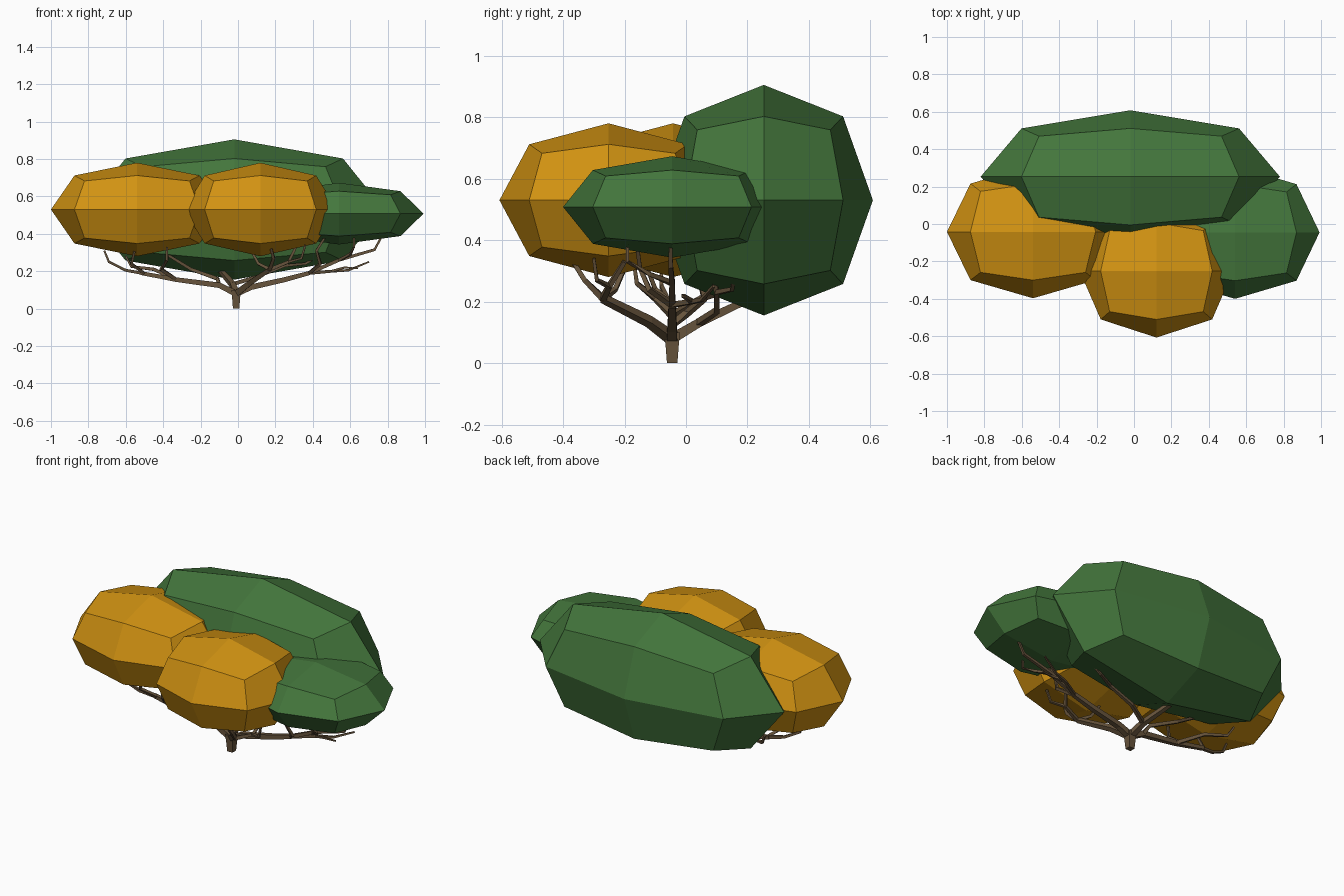
import bpy, bmesh, math
from mathutils import Vector


def material(name, rgb):
    m = bpy.data.materials.new(name)
    m.diffuse_color = (*rgb, 1)
    return m


GREEN = material("leaf green", (0.058, 0.185, 0.046))
GOLD = material("autumn gold", (0.64, 0.29, 0.006))
BARK = material("bark brown", (0.135, 0.088, 0.045))


def finish(bm, name, mat):
    bmesh.ops.recalc_face_normals(bm, faces=bm.faces)
    me = bpy.data.meshes.new(name)
    bm.to_mesh(me)
    bm.free()
    me.materials.append(mat)
    ob = bpy.data.objects.new(name, me)
    bpy.context.collection.objects.link(ob)
    return ob


# Leaf clump: cube divided once, rounded out and stretched
def clump(name, centre, radii, mat):
    bm = bmesh.new()
    bmesh.ops.create_cube(bm, size=2)
    bmesh.ops.subdivide_edges(bm, edges=bm.edges[:], cuts=1, use_grid_fill=True)
    scale = {1: 1.0, 2: 0.727, 3: 0.61}
    for v in bm.verts:
        k = scale[sum(abs(c) > 0.5 for c in v.co)]
        v.co = Vector([centre[i] + v.co[i] * k * radii[i] for i in range(3)])
    finish(bm, name, mat)


clump("back_leaf_clump", (-0.02, 0.253, 0.53), (0.80, 0.355, 0.375), GREEN)
clump("right_leaf_clump", (0.54, -0.045, 0.508), (0.452, 0.355, 0.165), GREEN)
clump("left_leaf_clump", (-0.54, -0.042, 0.53), (0.46, 0.355, 0.25), GOLD)
clump("front_leaf_clump", (0.12, -0.252, 0.53), (0.41, 0.355, 0.25), GOLD)


# Tapered four-sided limb along a path
def tube(bm, pts, r0, r1):
    pts = [Vector(p) for p in pts]
    n = len(pts)
    rings = []
    for i, p in enumerate(pts):
        d = (pts[min(i + 1, n - 1)] - pts[max(i - 1, 0)]).normalized()
        ref = Vector((0, 1, 0)) if abs(d.y) < 0.8 else Vector((1, 0, 0))
        u = d.cross(ref).normalized()
        w = d.cross(u)
        r = r0 + (r1 - r0) * i / (n - 1)
        rings.append([bm.verts.new(p + r * (u * math.cos(a) + w * math.sin(a)))
                      for a in (math.pi / 4 + k * math.pi / 2 for k in range(4))])
    for a, b in zip(rings, rings[1:]):
        for k in range(4):
            bm.faces.new((a[k], a[(k + 1) % 4], b[(k + 1) % 4], b[k]))
    bm.faces.new(rings[0])
    bm.faces.new(rings[-1])


def limbs(name, paths):
    bm = bmesh.new()
    for pts, r0, r1 in paths:
        tube(bm, pts, r0, r1)
    finish(bm, name, BARK)


Y = -0.045
FORK = (-0.01, Y, 0.08)

# Trunk with a flared fork
limbs("trunk", [([(-0.01, Y, 0), (-0.01, Y, 0.055), (-0.01, Y, 0.1)], 0.024, 0.036)])

# Left limb and its twigs
limbs("left_limb", [
    ([FORK, (-0.1, Y, 0.125), (-0.33, Y, 0.155), (-0.52, -0.04, 0.19)], 0.024, 0.014),
    ([(-0.5, -0.04, 0.187), (-0.6, -0.06, 0.205), (-0.69, -0.08, 0.25), (-0.715, -0.08, 0.31)], 0.012, 0.007),
    ([(-0.33, Y, 0.155), (-0.45, 0.05, 0.21), (-0.57, 0.1, 0.225), (-0.6, 0.12, 0.28)], 0.014, 0.007),
    ([(-0.5, -0.04, 0.187), (-0.57, -0.1, 0.24), (-0.55, -0.13, 0.32)], 0.012, 0.008),
    ([(-0.33, Y, 0.155), (-0.41, -0.1, 0.21), (-0.38, -0.16, 0.26), (-0.38, -0.17, 0.33)], 0.014, 0.008),
    ([(-0.1, Y, 0.125), (-0.11, 0.0, 0.16), (-0.25, 0.06, 0.21), (-0.38, 0.04, 0.29), (-0.38, 0.03, 0.37)], 0.015, 0.009),
])

# Right limb and its twigs
limbs("right_limb", [
    ([FORK, (0.07, Y, 0.115), (0.25, Y, 0.155), (0.38, Y, 0.19)], 0.024, 0.016),
    ([(0.38, Y, 0.19), (0.5, 0.02, 0.2), (0.59, 0.05, 0.205), (0.7, 0.09, 0.25)], 0.013, 0.006),
    ([(0.38, Y, 0.19), (0.54, Y, 0.26), (0.73, -0.05, 0.315), (0.765, -0.05, 0.38)], 0.015, 0.008),
    ([(0.54, Y, 0.26), (0.6, -0.12, 0.29), (0.62, -0.19, 0.33), (0.62, -0.19, 0.4)], 0.011, 0.007),
    ([(0.38, Y, 0.19), (0.44, -0.12, 0.24), (0.42, -0.15, 0.31), (0.47, -0.16, 0.39)], 0.013, 0.008),
    ([(0.5, 0.02, 0.2), (0.57, -0.01, 0.22), (0.64, 0.0, 0.215)], 0.01, 0.005),
])

# Front limb and its twigs
limbs("front_limb", [
    ([FORK, (0.06, -0.12, 0.135), (0.17, -0.27, 0.21)], 0.024, 0.016),
    ([(0.17, -0.27, 0.21), (0.19, -0.33, 0.27), (0.17, -0.38, 0.35)], 0.014, 0.009),
    ([(0.17, -0.27, 0.21), (0.27, -0.25, 0.25), (0.31, -0.2, 0.33)], 0.014, 0.009),
    ([(0.17, -0.27, 0.21), (0.11, -0.23, 0.24), (0.06, -0.19, 0.33)], 0.013, 0.008),
    ([(0.27, -0.25, 0.25), (0.34, -0.29, 0.27), (0.36, -0.3, 0.34)], 0.01, 0.007),
])

# Back limb and its twigs
limbs("back_limb", [
    ([FORK, (-0.03, 0.04, 0.13), (-0.09, 0.19, 0.2)], 0.024, 0.016),
    ([(-0.09, 0.19, 0.2), (-0.16, 0.23, 0.22), (-0.25, 0.26, 0.3)], 0.014, 0.009),
    ([(-0.09, 0.19, 0.2), (0.0, 0.24, 0.22), (0.06, 0.26, 0.3)], 0.014, 0.009),
    ([(-0.03, 0.04, 0.13), (0.1, 0.1, 0.17), (0.25, 0.1, 0.23), (0.3, 0.08, 0.33)], 0.015, 0.009),
    ([(0.25, 0.1, 0.23), (0.36, 0.15, 0.24), (0.46, 0.16, 0.3)], 0.011, 0.007),
])
